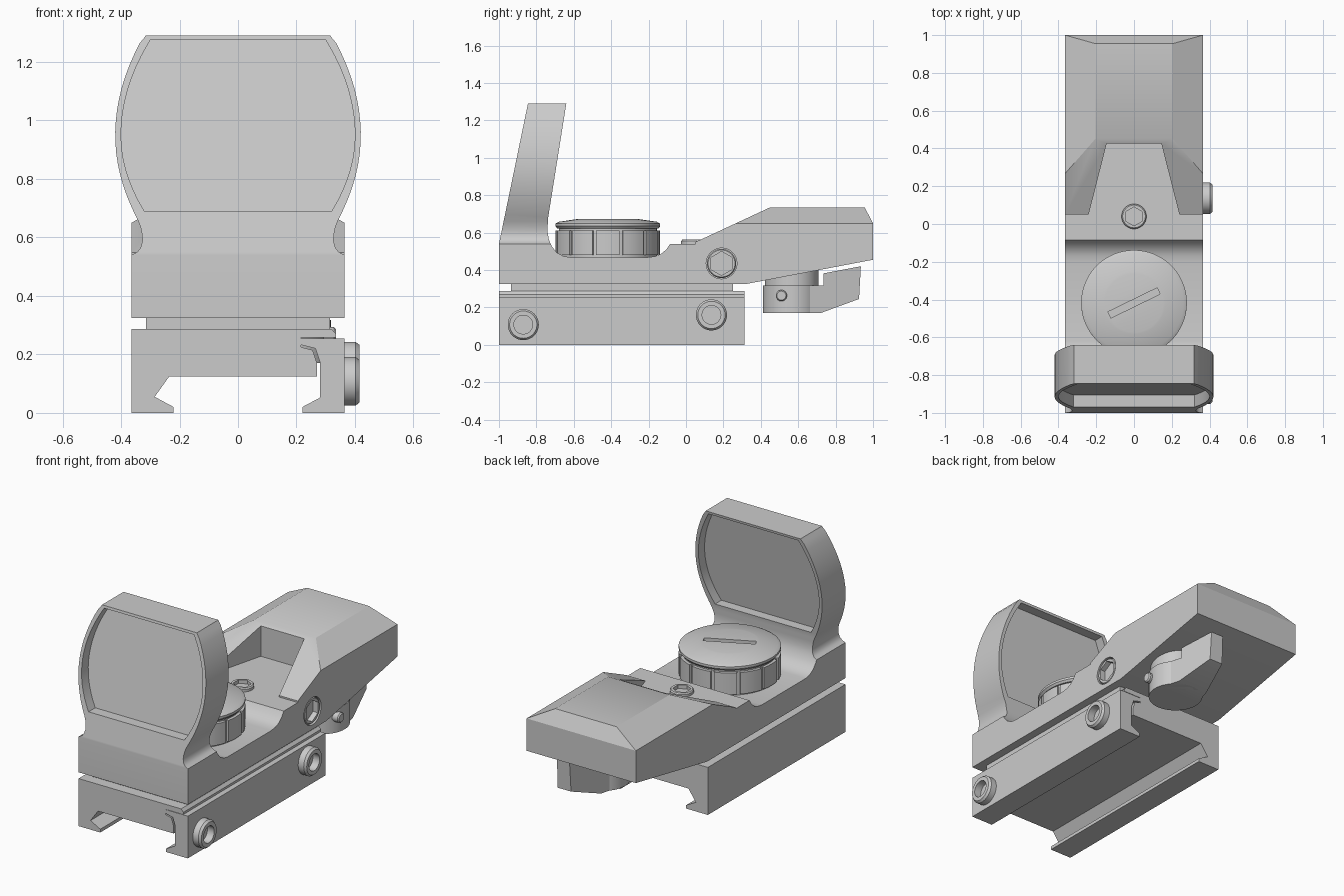
import bpy, bmesh, math
from math import sin, cos, pi

if "Cube" in bpy.data.objects:
    bpy.data.objects.remove(bpy.data.objects["Cube"])

AXES = {'x': lambda a, b, h: (h, a, b),
        'y': lambda a, b, h: (a, h, b),
        'z': lambda a, b, h: (a, b, h)}


def make(name, verts, faces):
    me = bpy.data.meshes.new(name)
    me.from_pydata(verts, [], faces)
    bm = bmesh.new()
    bm.from_mesh(me)
    bmesh.ops.remove_doubles(bm, verts=bm.verts, dist=1e-5)
    bmesh.ops.recalc_face_normals(bm, faces=bm.faces)
    bm.to_mesh(me)
    bm.free()
    ob = bpy.data.objects.new(name, me)
    bpy.context.collection.objects.link(ob)
    return ob


def prism(name, pts, axis, lo, hi):
    """Extrude a 2D outline along an axis; lo/hi are numbers or functions of the 2D point."""
    at = lambda v, p: v(*p) if callable(v) else v
    n = len(pts)
    verts = [AXES[axis](*p, at(e, p)) for e in (lo, hi) for p in pts]
    faces = [list(range(n)), list(range(n, 2 * n))]
    faces += [(i, (i + 1) % n, (i + 1) % n + n, i + n) for i in range(n)]
    return make(name, verts, faces)


def lathe(name, prof, axis, centre, seg=48, phase=0.0):
    """Turn (radius, height) points about an axis through centre; the ends are capped."""
    verts, faces, m = [], [], len(prof)
    for r, h in prof:
        for i in range(seg):
            t = 2 * pi * i / seg + phase
            p = AXES[axis](r * cos(t), r * sin(t), h)
            verts.append([p[k] + centre[k] for k in range(3)])
    for j in range(m - 1):
        for i in range(seg):
            k = (i + 1) % seg
            faces.append((j * seg + i, j * seg + k, (j + 1) * seg + k, (j + 1) * seg + i))
    faces += [list(range(seg)), list(range((m - 1) * seg, m * seg))]
    return make(name, verts, faces)


def boolean(ob, tool, op='DIFFERENCE'):
    mod = ob.modifiers.new(op, 'BOOLEAN')
    mod.operation, mod.object, mod.solver = op, tool, 'EXACT'
    bpy.context.view_layer.objects.active = ob
    bpy.ops.object.modifier_apply(modifier=mod.name)
    bpy.data.objects.remove(tool)


def mirrored(half):
    return half + [(-x, z) for x, z in reversed(half)]


def bulge(w, k_low, k_high, z0, z1, n=16):
    """Half outline bowing out to half width w at z = 0.95."""
    zs = [z0 + (z1 - z0) * i / n for i in range(n + 1)]
    return [(w - (k_low if z < .95 else k_high) * (z - .95) ** 2, z) for z in zs]


# rail mount with fixed jaw
prism("rail_mount", [(-.365, 0), (-.22, 0), (-.22, .02), (-.285, .055), (-.235, .125),
                     (.27, .125), (.27, .17), (.255, .215), (.215, .225), (.215, .257),
                     (.335, .257), (.335, .27), (.32, .287), (-.365, .287)], 'y', -1, .313)
# movable clamp jaw
prism("clamp_jaw", [(.22, 0), (.365, 0), (.365, .255), (.215, .255), (.215, .233),
                    (.265, .22), (.28, .175), (.28, .052), (.22, .02)], 'y', -1, .313)
# neck between mount and body
prism("neck", [(-.315, -.935), (.315, -.935), (.315, .25), (-.315, .25)], 'z', .28, .33)

# body and hood: side profile limited by the front outline
body = prism("body_and_hood",
             [(-1, .325), (.32, .325), (1, .455), (1, .54), (-.085, .54), (-.105, .51),
              (-.135, .485), (-.165, .473), (-.205, .468), (-.62, .468), (-.655, .474),
              (-.69, .493), (-.717, .525), (-.734, .565), (-.741, .61), (-.737, .68),
              (-.64, 1.29), (-.845, 1.29), (-1, .54)], 'x', -.45, .45)
outline = [(.365, .30), (.365, .54), (.345, .55), (.333, .565), (.327, .588), (.328, .61), (.333, .635)]
outline += bulge(.42, .92, .85, .66, 1.265) + [(.32, 1.284), (.30, 1.32)]
boolean(body, prism("outline_tool", mirrored(outline), 'y', -1.1, 1.1), 'INTERSECT')
# window opening
window = bulge(.40, 1.18, .95, .69, 1.255) + [(.30, 1.275)]
boolean(body, prism("window_tool", mirrored(window), 'y', -1.2, -.5))
# recess for the side screw
boolean(body, lathe("recess_tool", [(.082, -.05), (.082, .1)], 'x', (.365, .19, .435)))
# glass pane, slanted with the hood
prism("glass", mirrored(window), 'y',
      lambda x, z: -.905 + (z - .69) * .205, lambda x, z: -.795 + (z - .69) * .16)

# rear housing cover with bevelled top and tapered notch
cover = prism("rear_cover", [(.03, .54), (.45, .735), (.955, .735), (1, .65), (1, .54)], 'x', -.4, .4)
boolean(cover, prism("section_tool", mirrored([(.365, .5), (.365, .65), (.205, .735), (.186, .745)]),
                     'y', -.1, 1.1), 'INTERSECT')
boolean(cover, prism("notch_tool", mirrored([(.253, 0), (.145, .425)]), 'z', .5, .9))
boolean(cover, prism("leg_trim_tool", [(-.5, -.1), (.5, -.1), (.5, .05), (-.5, .05)], 'z', .5, .9))

# brightness turret: grooved grip and slotted cap
TC = (0, -.418)
grip = []
for i in range(12):
    a = 2 * pi * i / 12 + math.radians(15)
    for r, d in ((.266, -2), (.266, 2), (.28, 2), (.28, 8), (.28, 15), (.28, 22), (.28, 28)):
        t = a + math.radians(d)
        grip.append((TC[0] + r * cos(t), TC[1] + r * sin(t)))
prism("turret_grip", grip, 'z', .48, .61)
lathe("turret_core", [(.262, .46), (.262, .64)], 'z', (*TC, 0), 64)
cap = lathe("turret_cap", [(.27, .622), (.28, .634), (.28, .648), (.262, .658), (.165, .672), (.155, .674)],
            'z', (*TC, 0), 64)
ang = math.radians(26)
slot = [(TC[0] + u * cos(ang) - v * sin(ang), TC[1] + u * sin(ang) + v * cos(ang))
        for u, v in ((-.145, -.018), (.145, -.018), (.145, .018), (-.145, .018))]
boolean(cap, prism("slot_tool", slot, 'z', .652, .8))

# hex socket screws on the top and the right side
top_screw = lathe("top_screw", [(.066, .52), (.066, .555), (.06, .562)], 'z', (0, .04, 0))
boolean(top_screw, lathe("hex_tool", [(.05, .54), (.05, .6)], 'z', (0, .04, 0), 6, pi / 2))
side_screw = lathe("side_screw", [(.078, .3), (.078, .355), (.072, .362)], 'x', (0, .19, .435))
boolean(side_screw, lathe("hex_tool", [(.064, .33), (.064, .4)], 'x', (0, .19, .435), 6, pi / 2))

# clamp bolts
for i, (y, z) in enumerate(((-.87, .108), (.136, .16))):
    lathe(f"clamp_bolt_{i + 1}", [(.083, .35), (.083, .402), (.073, .415), (.05, .415), (.05, .37)],
          'x', (0, y, z))

# lever knob under the rear housing
KX, KY = .165, .565
lathe("knob_stem", [(.143, .30), (.143, .40)], 'z', (KX, KY, 0))
lathe("knob_base", [(.153, .17), (.153, .318)], 'z', (KX, KY, 0))
fin = prism("knob_lever", [(.60, .17), (.72, .17), (.925, .245), (.935, .42), (.735, .382), (.735, .318),
                           (.60, .318)], 'x', KX - .14, KX + .14)
taper = [(KX - .14, .58), (KX + .14, .58), (KX + .035, .96), (KX - .035, .96)]
boolean(fin, prism("taper_tool", taper, 'z', .1, .5), 'INTERSECT')
lathe("knob_set_screw", [(.03, .25), (.03, .328), (.024, .335)], 'x', (0, .51, .263), 24)

# smooth round surfaces while keeping edges crisp
for ob in bpy.context.scene.objects:
    ob.select_set(True)
bpy.context.view_layer.objects.active = body
bpy.ops.object.shade_smooth_by_angle(angle=math.radians(25))
